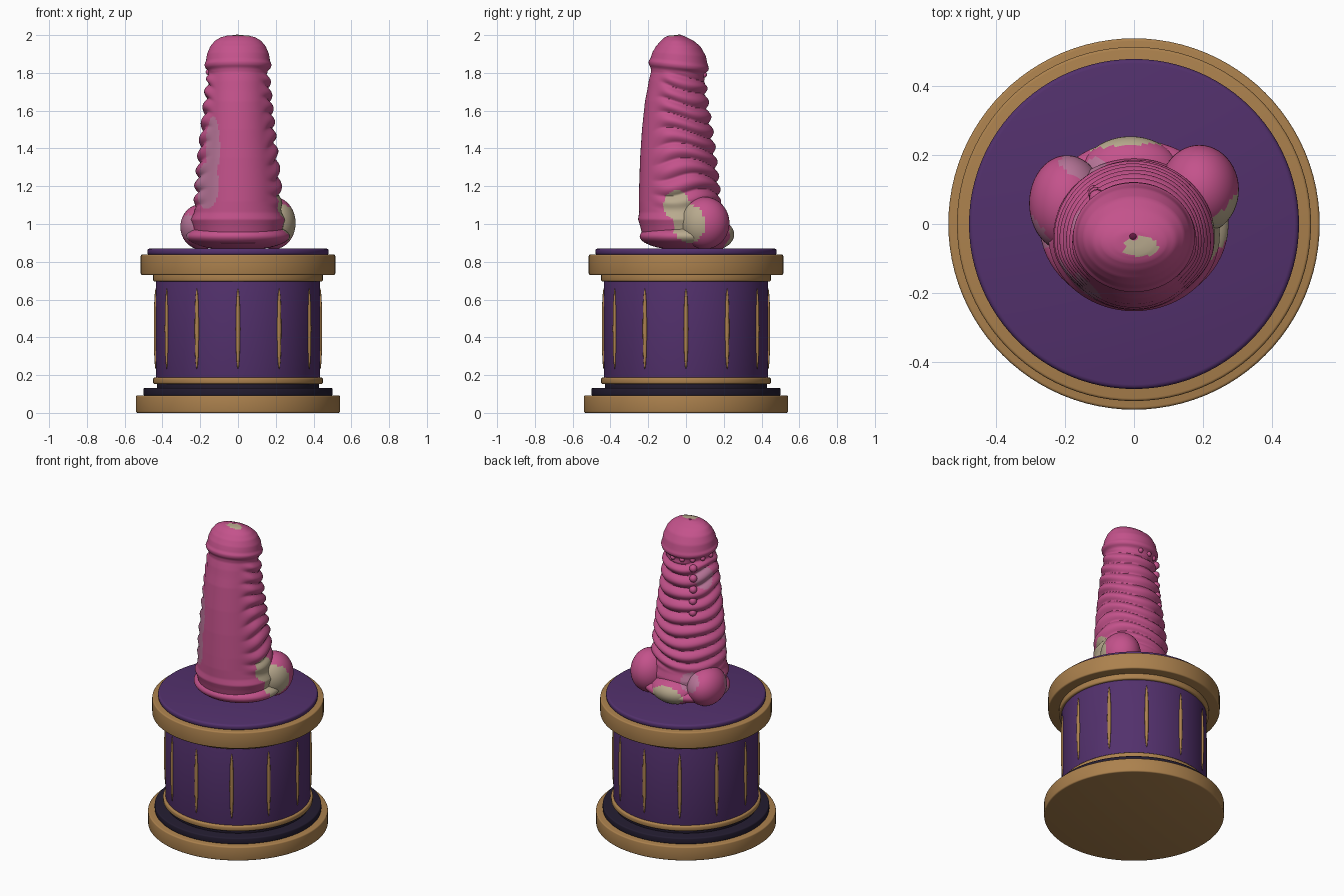
import bpy, bmesh, math
from mathutils import Vector

if "Cube" in bpy.data.objects:
    bpy.data.objects.remove(bpy.data.objects["Cube"])


def mat(name, rgb):
    m = bpy.data.materials.new(name)
    m.diffuse_color = (*rgb, 1)
    m.use_nodes = True
    m.node_tree.nodes["Principled BSDF"].inputs["Base Color"].default_value = m.diffuse_color
    return m


GOLD = mat("gold", (0.41, 0.22, 0.075))
PURPLE = mat("purple", (0.085, 0.03, 0.15))
DARK = mat("dark", (0.017, 0.012, 0.03))
PINK = mat("pink", (0.55, 0.085, 0.26))
BEIGE = mat("beige", (0.48, 0.40, 0.27))
MAUVE = mat("mauve", (0.48, 0.18, 0.32))
HOLE = mat("hole", (0.12, 0.01, 0.05))

# colour patches on the sculpture: centre, radii, material slot
PATCHES = [((0.26, 0.02, 1.0), (0.09, 0.09, 0.10), 1),
           ((0.21, -0.05, 1.1), (0.09, 0.07, 0.08), 1),
           ((-0.02, 0.25, 0.93), (0.11, 0.09, 0.07), 1),
           ((0.02, -0.065, 2.0), (0.05, 0.03, 0.05), 1),
           ((-0.29, -0.03, 0.98), (0.07, 0.06, 0.08), 2),
           ((-0.15, 0.16, 1.03), (0.07, 0.07, 0.06), 2),
           ((-0.15, -0.15, 1.2), (0.075, 0.10, 0.13), 2),
           ((-0.13, -0.16, 1.4), (0.04, 0.10, 0.17), 2),
           ((-0.15, 0.02, 1.67), (0.06, 0.06, 0.07), 2)]


def finish(name, bm, mats, angle=40):
    bmesh.ops.recalc_face_normals(bm, faces=bm.faces[:])
    if len(mats) > 1:
        for f in bm.faces:
            c = f.calc_center_median()
            for p, r, slot in PATCHES:
                if sum(((c[i] - p[i]) / r[i]) ** 2 for i in range(3)) < 1:
                    f.material_index = slot
    me = bpy.data.meshes.new(name)
    bm.to_mesh(me)
    bm.free()
    ob = bpy.data.objects.new(name, me)
    bpy.context.collection.objects.link(ob)
    for m in mats:
        me.materials.append(m)
    bpy.ops.object.select_all(action='DESELECT')
    ob.select_set(True)
    bpy.context.view_layer.objects.active = ob
    bpy.ops.object.shade_smooth_by_angle(angle=math.radians(angle))
    return ob


def skin(bm, rings):
    # bridge rings of points and cap both ends
    vs = [[bm.verts.new(p) for p in ring] for ring in rings]
    n = len(vs[0])
    for a, b in zip(vs, vs[1:]):
        for i in range(n):
            j = (i + 1) % n
            bm.faces.new((a[i], a[j], b[j], b[i]))
    bm.faces.new(vs[0][::-1])
    bm.faces.new(vs[-1])


def disc(name, r, z0, z1, m, bevel):
    prof = [(r - bevel + bevel * math.cos(a), z + s * bevel * math.sin(a))
            for z, s, order in ((z0 + bevel, -1, (3, 2, 1, 0)), (z1 - bevel, 1, (0, 1, 2, 3)))
            for a in [k * math.pi / 6 for k in order]]
    bm = bmesh.new()
    skin(bm, [[(q * math.cos(t), q * math.sin(t), z)
               for t in [k * math.tau / 96 for k in range(96)]] for q, z in prof])
    finish(name, bm, [m])


def ball(name, c, s, mats, seg=32):
    bm = bmesh.new()
    bmesh.ops.create_uvsphere(bm, u_segments=seg, v_segments=seg // 2, radius=1)
    for v in bm.verts:
        v.co = Vector([c[i] + s[i] * v.co[i] for i in range(3)])
    return finish(name, bm, mats, 60)


# pedestal
disc("plinth_base", 0.54, 0.0, 0.092, GOLD, 0.008)
disc("plinth_step", 0.50, 0.09, 0.132, DARK, 0.008)
disc("plinth_neck", 0.43, 0.13, 0.16, DARK, 0.003)
disc("lower_ring", 0.45, 0.152, 0.187, GOLD, 0.01)
disc("drum", 0.435, 0.17, 0.71, PURPLE, 0.004)
disc("upper_ring", 0.45, 0.695, 0.74, GOLD, 0.01)
disc("capital", 0.515, 0.73, 0.838, GOLD, 0.008)
disc("cushion", 0.48, 0.835, 0.87, PURPLE, 0.013)

# slender gilt strips around the drum
for k in range(12):
    strip = ball("drum_strip", (0, 0, 0), (0.012, 0.010, 0.215), [GOLD], 16)
    a = k * math.tau / 12
    strip.location = (0.436 * math.sin(a), -0.436 * math.cos(a), 0.445)
    strip.rotation_euler = (0, 0, a)

# shaft profile: z, half width, front y, back y
PROFILE = [(0.90, .22, -.22, .19), (0.99, .24, -.243, .19), (1.025, .25, -.254, .19),
           (1.06, .232, -.248, .18), (1.12, .218, -.25, .17), (1.20, .215, -.248, .165),
           (1.35, .20, -.243, .148), (1.50, .183, -.233, .128), (1.65, .167, -.217, .104),
           (1.75, .157, -.197, .095), (1.79, .152, -.185, .092), (1.812, .158, -.187, .10),
           (1.828, .174, -.197, .118), (1.845, .178, -.198, .121), (1.86, .17, -.188, .115),
           (1.90, .164, -.177, .105), (1.94, .147, -.158, .078), (1.97, .122, -.134, .04),
           (1.988, .092, -.113, .005), (1.998, .055, -.09, -.018), (2.0, .012, -.048, -.026)]


def smooth(e0, e1, x):
    x = min(1, max(0, (x - e0) / (e1 - e0)))
    return x * x * (3 - 2 * x)


def profile_at(z):
    for p, q in zip(PROFILE, PROFILE[1:]):
        if z <= q[0]:
            f = (z - p[0]) / (q[0] - p[0])
            return [p[i] + (q[i] - p[i]) * f for i in (1, 2, 3)]
    return PROFILE[-1][1:]


def surface(z, a):
    # a = 0 faces the front; folds fade out towards the front
    w, yf, yb = profile_at(z)
    mask = smooth(0.75, 0.15, math.cos(a)) * smooth(1.06, 1.13, z) * smooth(1.81, 1.76, z)
    wave = z + 0.02 * math.sin(2 * a + 5 * z) + 0.012 * math.sin(3 * a + 9 * z) - 0.02 * math.cos(a)
    g = 1 + mask * (0.024 * abs(math.sin(math.pi * wave / 0.078)) - 0.006) / w
    cy, ry = (yf + yb) / 2, (yb - yf) / 2
    y = cy - ry * g * math.cos(a)
    tilt = 0.11 * (y + 0.04) * smooth(1.70, 1.80, z) * smooth(1.97, 1.86, z)
    return Vector((w * g * math.sin(a), y, z - tilt))


# shaft with rounded head
levels = [0.90 + 0.0065 * k for k in range(165)]
levels += [1.972 + 0.004 * k for k in range(5)] + [1.992, 1.995, 1.998, 1.999, 2.0]
bm = bmesh.new()
skin(bm, [[surface(z, k * math.tau / 112) for k in range(112)] for z in sorted(levels)])
finish("shaft", bm, [PINK, BEIGE, MAUVE], 60)
ball("tip_hole", (-0.003, -0.036, 1.997), (0.012, 0.011, 0.006), [HOLE], 16)

# swollen base roll and three lobes
TINTS = [PINK, BEIGE, MAUVE]
ball("base_roll", (0, 0, 0.935), (0.275, 0.245, 0.075), TINTS, 64)
ball("right_lobe", (0.19, 0.10, 1.005), (0.115, 0.13, 0.138), TINTS, 48)
ball("left_lobe", (-0.195, 0.06, 0.985), (0.11, 0.14, 0.12), TINTS, 48)
ball("back_lobe", (-0.01, 0.135, 0.945), (0.15, 0.12, 0.085), TINTS, 48)

# beads: a small row under the head and a column down the back left
COL = math.pi + math.radians(38)
for k in range(-2, 3):
    p = surface(1.80, COL + k * 0.42)
    ball("row_bead", p * 1.0 + Vector((0, 0, 0.005)), (0.016,) * 3, [PINK], 16)
for k in range(5):
    p = surface(1.75 - 0.073 * k, COL)
    ball("column_bead", p, (0.024,) * 3, [PINK], 16)
